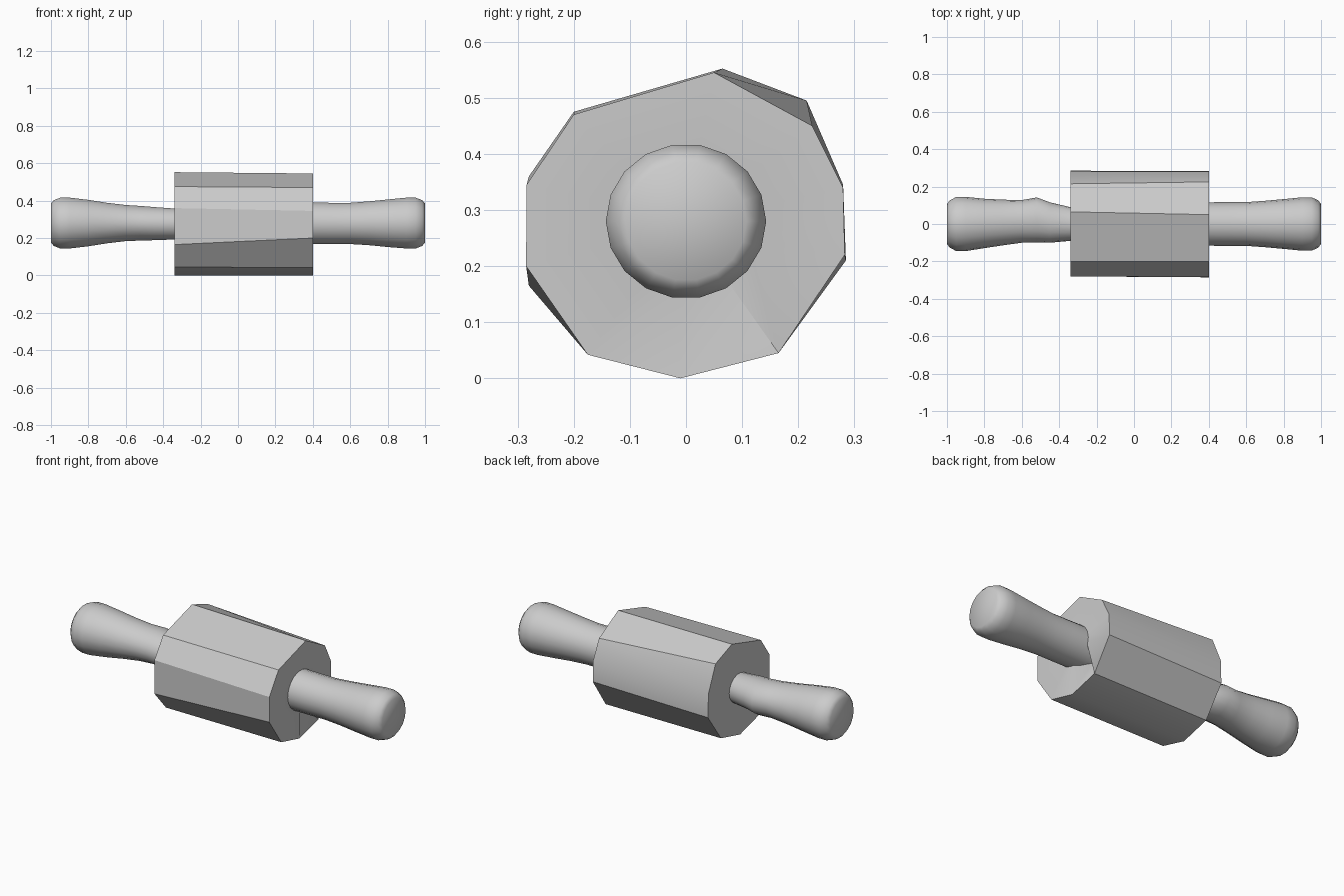
import bpy, math

if "Cube" in bpy.data.objects:
    bpy.data.objects.remove(bpy.data.objects["Cube"])

wood = bpy.data.materials.new("light grey")
wood.diffuse_color = (0.6, 0.6, 0.6, 1)
wood.use_nodes = True
wood.node_tree.nodes["Principled BSDF"].inputs["Base Color"].default_value = wood.diffuse_color


def loft(name, rings, angle):
    """Skin equal-length closed rings and cap both ends."""
    n = len(rings[0])
    verts = [p for r in rings for p in r]
    faces = [tuple(range(n))[::-1], tuple(range((len(rings) - 1) * n, len(rings) * n))]
    for i in range(len(rings) - 1):
        for j in range(n):
            k = (j + 1) % n
            faces.append((i * n + j, i * n + k, (i + 1) * n + k, (i + 1) * n + j))
    me = bpy.data.meshes.new(name)
    me.from_pydata(verts, [], faces)
    me.materials.append(wood)
    ob = bpy.data.objects.new(name, me)
    bpy.context.collection.objects.link(ob)
    bpy.ops.object.select_all(action='DESELECT')
    ob.select_set(True)
    bpy.context.view_layer.objects.active = ob
    bpy.ops.object.shade_smooth_by_angle(angle=math.radians(angle))
    return ob


# Roller barrel: uneven ten-sided section, slightly different at each end
left = [(-.01, 0), (.165, .045), (.285, .21), (.28, .345), (.215, .495),
        (.065, .552), (-.2, .475), (-.28, .36), (-.28, .165), (-.175, .045)]
right = [(-.01, 0), (.165, .045), (.283, .22), (.28, .34), (.225, .45),
         (.05, .545), (-.2, .47), (-.284, .345), (-.285, .20), (-.175, .042)]


def inner(outer, x, r, dent):
    ring = []
    for i, (y, z) in enumerate(outer):
        a = math.atan2(z - .277, y)
        ring.append((x - (dent if i == 1 else 0), r * math.cos(a), .277 + r * math.sin(a)))
    return ring


# The right end has a dent running from the handle to one corner
loft("barrel", [inner(left, -.34, .07, 0),
                [(-.34, y, z) for y, z in left],
                [(.40, y, z) for y, z in right],
                inner(right, .40, .105, .08)], 30)


# Handles: (x, centre y, half width, centre z, half height)
def handle(name, stations):
    n = 18
    loft(name, [[(x, cy + ry * math.cos(2 * math.pi * j / n),
                  cz + rz * math.sin(2 * math.pi * j / n)) for j in range(n)]
                for x, cy, ry, cz, rz in stations], 50)


handle("right_handle", [
    (.30, .0, .115, .28, .114), (.50, .0, .117, .278, .112), (.60, .0, .117, .278, .112),
    (.70, .0, .124, .279, .119), (.80, .0, .133, .279, .129), (.90, 0, .143, .28, .138),
    (.95, 0, .143, .28, .138), (.985, 0, .126, .28, .124), (1.0, 0, .108, .28, .106)])
handle("left_handle", [
    (-1.0, 0, .108, .28, .106), (-.985, 0, .126, .28, .124), (-.95, 0, .145, .28, .138),
    (-.90, 0, .145, .28, .138), (-.80, .003, .132, .28, .126), (-.70, .008, .122, .28, .110),
    (-.60, .014, .114, .28, .098), (-.52, .022, .120, .279, .094),
    (-.45, .008, .108, .277, .090), (-.34, 0, .090, .275, .084), (-.30, 0, .09, .275, .082)])
